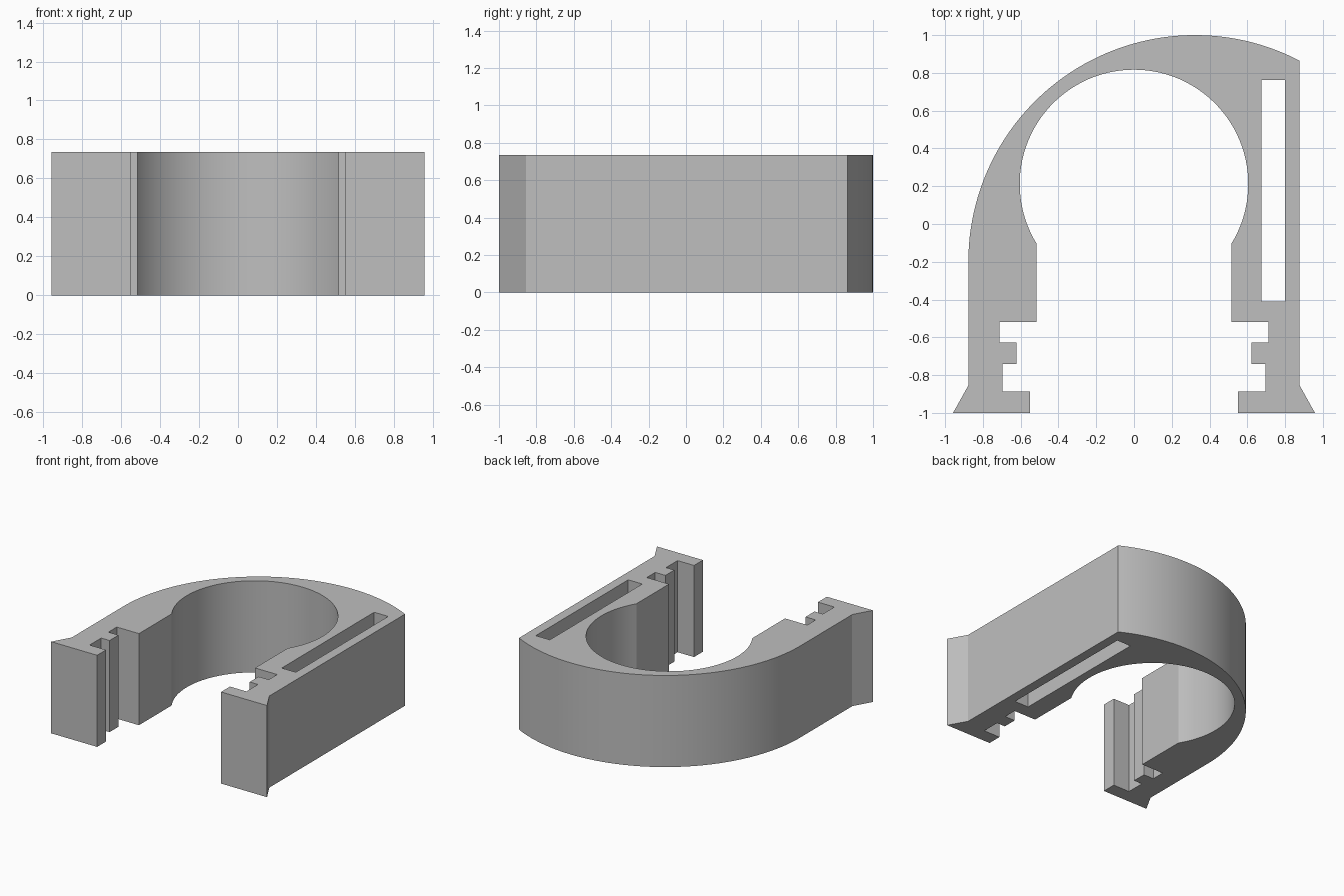
import bpy, bmesh, math

cube = bpy.data.objects.get("Cube")
if cube:
    bpy.data.objects.remove(cube, do_unlink=True)

HEIGHT = 0.735
HALF = 0.877          # half width of the body


def arc(cx, cy, r, start, end, steps):
    """Points along a circular arc, angles in radians."""
    return [(cx + r * math.cos(start + (end - start) * i / steps),
             cy + r * math.sin(start + (end - start) * i / steps))
            for i in range(steps + 1)]


# Toothed inner edge of one arm, from the bore down to the flared foot
arm = [(0.515, -0.52), (0.712, -0.52), (0.712, -0.627), (0.622, -0.627),
       (0.622, -0.74), (0.696, -0.74), (0.696, -0.887), (0.55, -0.887),
       (0.55, -1.0), (0.958, -1.0), (HALF, -0.855)]
mirrored_arm = [(-x, y) for x, y in reversed(arm)]

# Round bore, open towards the front
bore_r = 0.605
gap = math.acos(0.515 / bore_r)
bore = arc(0, 0.212, bore_r, math.pi + gap, -gap, 72)

# Off-centre back curve, from the right-hand corner round to the other arm
back_r = 1.2
back_x = back_r - HALF
corner = math.acos((HALF - back_x) / back_r)
back = arc(back_x, -0.2, back_r, corner, math.pi, 56)

outline = bore + arm + back + mirrored_arm
slot = [(0.675, -0.41), (0.80, -0.41), (0.80, 0.762), (0.675, 0.762)]

# Fill the profile around the slot and extrude it upwards
bm = bmesh.new()
for loop in (outline, slot):
    verts = [bm.verts.new((x, y, 0)) for x, y in loop]
    for a, b in zip(verts, verts[1:] + verts[:1]):
        bm.edges.new((a, b))
bmesh.ops.triangle_fill(bm, use_beauty=True, edges=bm.edges[:], normal=(0, 0, 1))
top = bmesh.ops.extrude_face_region(bm, geom=bm.faces[:], use_keep_orig=True)
bmesh.ops.translate(bm, vec=(0, 0, HEIGHT),
                    verts=[g for g in top["geom"] if isinstance(g, bmesh.types.BMVert)])
bmesh.ops.recalc_face_normals(bm, faces=bm.faces[:])

mesh = bpy.data.meshes.new("clip_body")
bm.to_mesh(mesh)
bm.free()
clip = bpy.data.objects.new("clip_body", mesh)
bpy.context.collection.objects.link(clip)

# Plain grey material
grey = bpy.data.materials.new("plain_grey")
grey.use_nodes = True
colour = (0.52, 0.52, 0.52, 1)
grey.diffuse_color = colour
grey.node_tree.nodes["Principled BSDF"].inputs["Base Color"].default_value = colour
mesh.materials.append(grey)

# Smooth curves, crisp corners
bpy.ops.object.select_all(action="DESELECT")
clip.select_set(True)
bpy.context.view_layer.objects.active = clip
bpy.ops.object.shade_smooth_by_angle(angle=math.radians(25))
